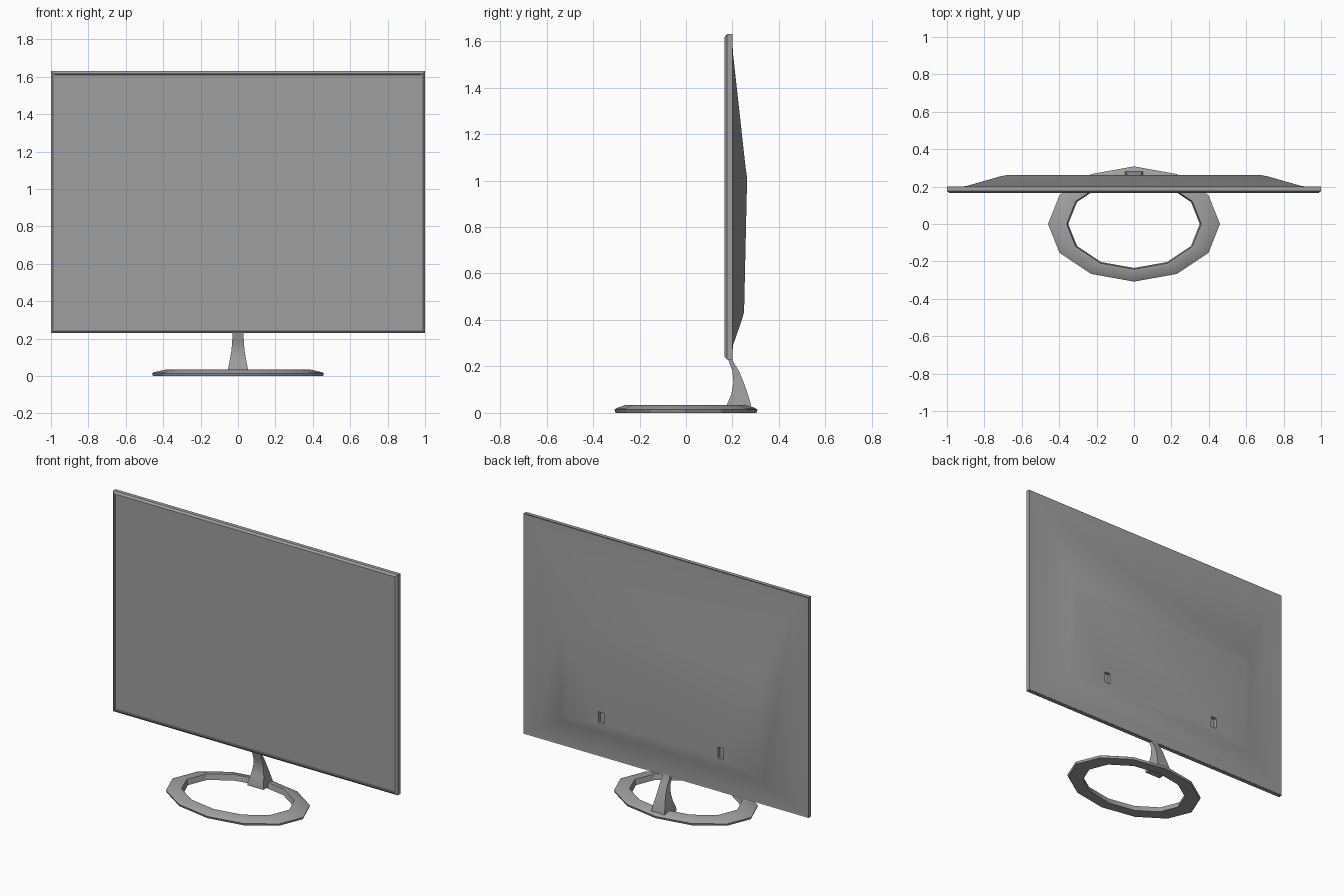
import bpy, bmesh, math

cube = bpy.data.objects.get("Cube")
if cube:
    bpy.data.objects.remove(cube, do_unlink=True)

grey = bpy.data.materials.new("mid_grey")
grey.use_nodes = True
colour = (0.35, 0.35, 0.35, 1)
grey.diffuse_color = colour
grey.node_tree.nodes["Principled BSDF"].inputs["Base Color"].default_value = colour


def loft(name, rings, caps=True, closed=False):
    """Bridge a list of equal-length point rings into a mesh object."""
    bm = bmesh.new()
    loops = [[bm.verts.new(p) for p in ring] for ring in rings]
    pairs = list(zip(loops, loops[1:]))
    if closed:
        pairs.append((loops[-1], loops[0]))
    for a, b in pairs:
        n = len(a)
        for i in range(n):
            j = (i + 1) % n
            bm.faces.new((a[i], a[j], b[j], b[i]))
    if caps:
        bm.faces.new(loops[0])
        bm.faces.new(loops[-1])
    bmesh.ops.recalc_face_normals(bm, faces=bm.faces)
    mesh = bpy.data.meshes.new(name)
    bm.to_mesh(mesh)
    bm.free()
    mesh.materials.append(grey)
    obj = bpy.data.objects.new(name, mesh)
    bpy.context.collection.objects.link(obj)
    return obj


def activate(obj):
    bpy.ops.object.select_all(action='DESELECT')
    obj.select_set(True)
    bpy.context.view_layer.objects.active = obj


def smooth(obj, degrees=30):
    activate(obj)
    bpy.ops.object.shade_smooth_by_angle(angle=math.radians(degrees))


def rect(half, low, high, y_low, y_high=None):
    """Upright rectangle, optionally leaning from y_low to y_high."""
    y_high = y_low if y_high is None else y_high
    return [(-half, y_low, low), (half, y_low, low),
            (half, y_high, high), (-half, y_high, high)]


def inset(d, y):
    return rect(1 - d, 0.23 + d, 1.63 - d, y)


# Bezel with a chamfered front edge
loft("bezel", [inset(0, 0.2), inset(0, 0.176), inset(0.012, 0.166),
               inset(0.018, 0.166), inset(0.02, 0.171), inset(0.02, 0.19)],
     caps=False, closed=True)

# Display surface
loft("screen", [inset(0.019, 0.171), inset(0.019, 0.185)])

# Back cover rising to a raised central field
cover = loft("back_cover", [
    inset(0.005, 0.185), inset(0.005, 0.199),
    rect(0.9, 0.29, 1.55, 0.202),
    rect(0.71, 0.405, 1.06, 0.242, 0.256),
    rect(0.67, 0.435, 1.01, 0.25, 0.263)])

# Mounting slots cut into the cover
for x in (-0.42, 0.42):
    cutter = loft("slot_cutter", [
        [(x + px, y, z) for px, y, z in rect(0.02, 0.47, 0.54, y0)]
        for y0 in (0.232, 0.3)])
    cutter.hide_render = True
    cut = cover.modifiers.new("slot", 'BOOLEAN')
    cut.operation = 'DIFFERENCE'
    cut.solver = 'EXACT'
    cut.object = cutter
    activate(cover)
    bpy.ops.object.modifier_apply(modifier=cut.name)
    bpy.data.objects.remove(cutter, do_unlink=True)
smooth(cover)

# Curved neck: height, front y, back y, half width
sections = [(0.012, 0.175, 0.283, 0.056), (0.035, 0.176, 0.28, 0.054),
            (0.08, 0.195, 0.266, 0.045), (0.13, 0.204, 0.249, 0.036),
            (0.18, 0.2, 0.228, 0.031), (0.225, 0.183, 0.2, 0.03),
            (0.26, 0.18, 0.198, 0.03)]
neck = loft("neck", [[(-w, f, z), (w, f, z), (w * 0.85, b, z), (-w * 0.85, b, z)]
                     for z, f, b, w in sections])
smooth(neck)


# Twelve-sided oval foot ring
def oval(rx, ry, z, sides=12):
    turns = [2 * math.pi * i / sides for i in range(sides)]
    return [(rx * math.cos(t), ry * math.sin(t), z) for t in turns]


foot = loft("foot_ring", [
    oval(0.455, 0.303, 0), oval(0.46, 0.308, 0.014), oval(0.447, 0.297, 0.021),
    oval(0.385, 0.258, 0.035), oval(0.36, 0.242, 0.035), oval(0.352, 0.235, 0)],
    caps=False, closed=True)
smooth(foot, 25)
